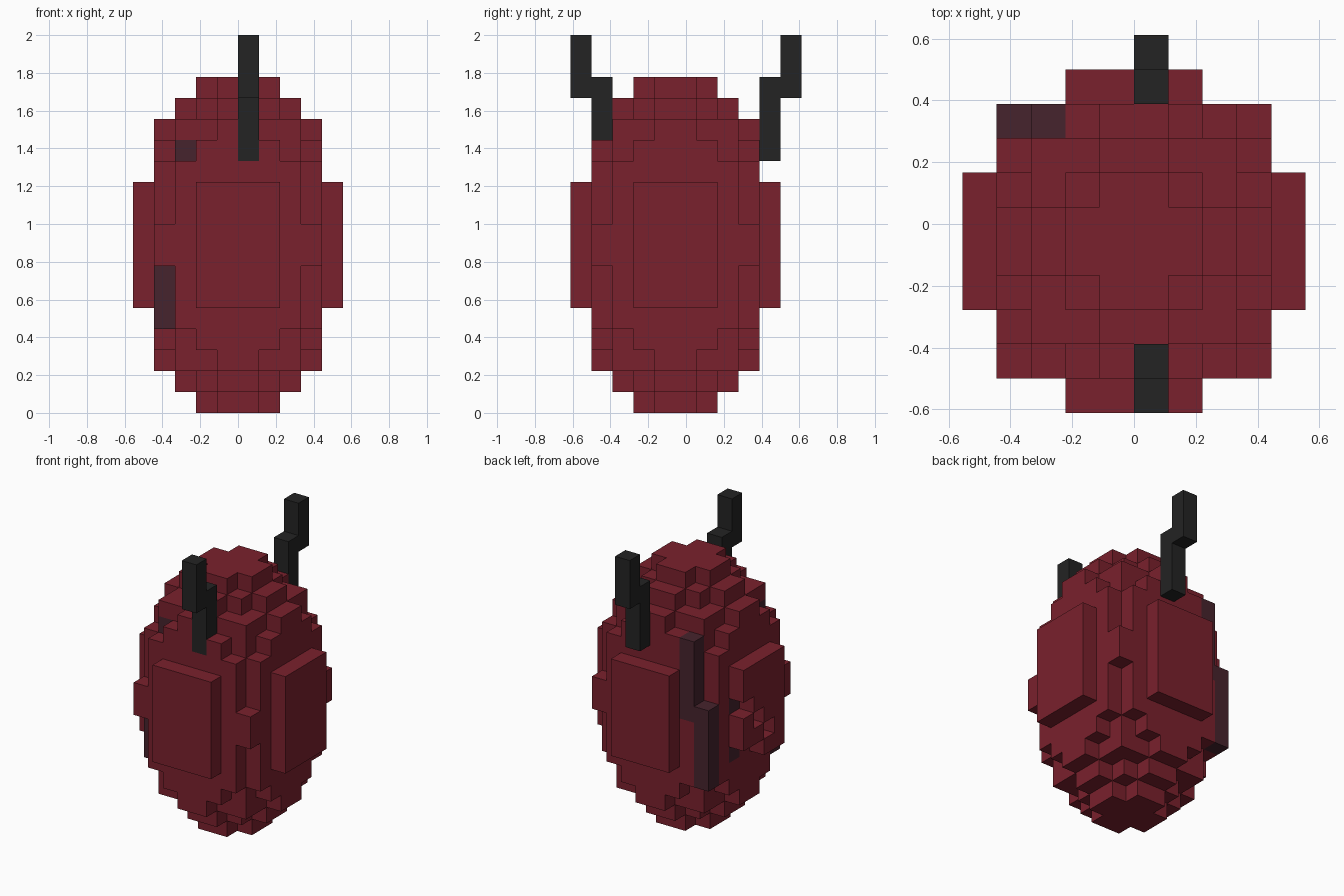
import bpy
import bmesh
from mathutils import Vector

U = 1 / 9          # edge length of one block
Y_SHIFT = -0.5     # the shell sits half a block towards the front

old = bpy.data.objects.get("Cube")
if old:
    bpy.data.objects.remove(old)


def make_material(name, rgb):
    mat = bpy.data.materials.new(name)
    mat.use_nodes = True
    mat.diffuse_color = (*rgb, 1)
    mat.node_tree.nodes["Principled BSDF"].inputs["Base Color"].default_value = (*rgb, 1)
    return mat


RED = make_material("deep_red", (0.195, 0.015, 0.026))
PLUM = make_material("dark_plum", (0.061, 0.017, 0.026))
BLACK = make_material("horn_black", (0.017, 0.017, 0.017))

AXES = [Vector(a) for a in ((1, 0, 0), (0, 1, 0), (0, 0, 1))]


def build_blocks(name, cells, materials):
    """Skin a {cell: material index} dictionary with its outer faces only."""
    bm = bmesh.new()
    for cell, index in cells.items():
        centre = Vector(cell) + Vector((0.5, 0.5 + Y_SHIFT, 0.5))
        for i, axis in enumerate(AXES):
            for sign in (1, -1):
                normal = axis * sign
                if tuple(int(c + n) for c, n in zip(cell, normal)) in cells:
                    continue
                a = AXES[(i + 1) % 3] / 2
                b = AXES[(i + 2) % 3] / 2 * sign
                mid = centre + normal / 2
                corners = (mid - a - b, mid + a - b, mid + a + b, mid - a + b)
                face = bm.faces.new([bm.verts.new(c * U) for c in corners])
                face.material_index = index
    bmesh.ops.remove_doubles(bm, verts=bm.verts, dist=0.001)
    bmesh.ops.dissolve_limit(bm, angle_limit=0.01, verts=bm.verts, edges=bm.edges,
                             delimit={'MATERIAL'})
    mesh = bpy.data.meshes.new(name)
    bm.to_mesh(mesh)
    bm.free()
    for mat in materials:
        mesh.materials.append(mat)
    obj = bpy.data.objects.new(name, mesh)
    bpy.context.collection.objects.link(obj)
    return obj


def column(x, y, bottom, top):
    return [(x, y, z) for z in range(bottom, top)]


# Egg-shaped shell: every block whose centre lies within the ellipsoid
shell = {}
for x in range(-5, 5):
    for y in range(-5, 5):
        for z in range(16):
            if (x + .5) ** 2 + (y + .5) ** 2 + ((z - 7.5) * 5 / 8) ** 2 <= 25:
                shell[x, y, z] = 0

# Plum cracks up the back corner, on the front corner and on the side
cracks = (column(-3, 3, 8, 13) + column(-4, 3, 4, 9) + column(-4, -3, 4, 7)
          + [(-3, -3, 12), (-4, 1, 8), (-4, 1, 5)])
for cell in cracks:
    shell[cell] = 1

# Chipped blocks on the side plate, and the socket of the front horn
chips = [(-5, 1, 8), (-5, 1, 5), (-5, 0, 7), (-5, -1, 6), (-5, 0, 5)]
for cell in chips + column(0, -4, 12, 14):
    shell.pop(cell, None)

build_blocks("egg_shell", shell, [RED, PLUM])

# Stepped horns: a root against the shell and a tip one block further out
for name, root, tip in (("front_horn", -4, -5), ("back_horn", 4, 5)):
    horn = column(0, root, 12, 16) + column(0, tip, 15, 18)
    build_blocks(name, dict.fromkeys(horn, 0), [BLACK])
